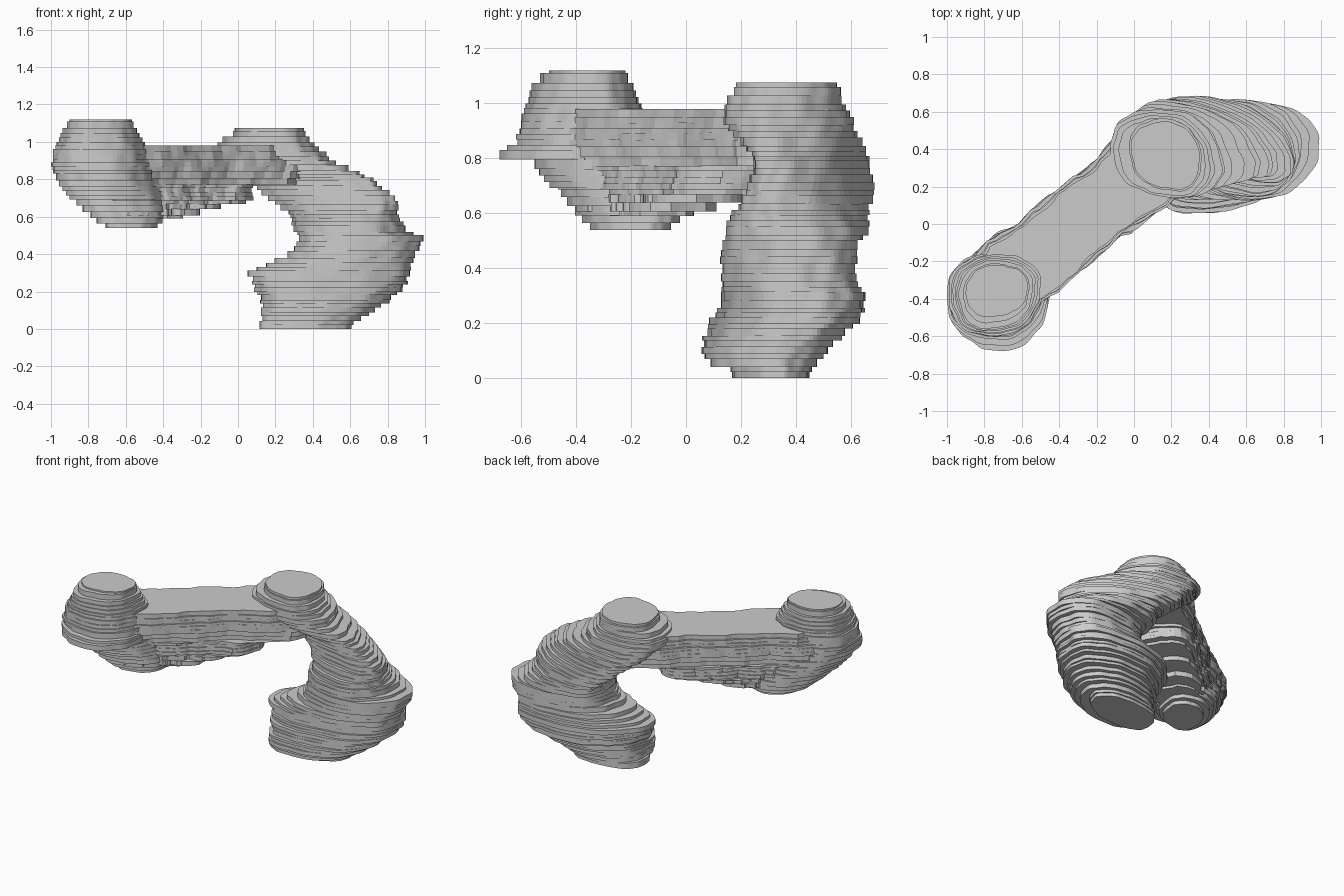
import bpy, bmesh, random
from math import sin, cos, pi, atan2, copysign

if "Cube" in bpy.data.objects:
    bpy.data.objects.remove(bpy.data.objects["Cube"])

random.seed(7)
N = 84


def sample(rows, z):
    """Interpolate a table of (z, values...) rows at height z."""
    for a, b in zip(rows, rows[1:]):
        if z <= b[0]:
            t = max(0, (z - a[0]) / (b[0] - a[0]))
            return [p + (q - p) * t for p, q in zip(a[1:], b[1:])]
    return rows[-1][1:]


def wobble(t, z, seed, amount):
    """Smooth eroded waviness around an outline, drifting with height."""
    return amount * (sin(3 * t + 9 * z + seed) + 0.7 * sin(5 * t - 14 * z + 2 * seed)
                     + 0.5 * sin(9 * t + 23 * z) + 0.35 * sin(14 * t - 31 * z + seed)) / 2


def oval(row, z, skew, seed):
    """Eroded oval filling the box x0..x1, y0..y1; skew leans it to a diagonal."""
    x0, x1, y0, y1 = row
    out = []
    grow = random.uniform(-0.04, 0.025)
    for i in range(N):
        t = 2 * pi * i / N
        k = 1 + grow + wobble(t, z, seed, 0.04)
        c, s = cos(t), sin(t + skew)
        c, s = (copysign(abs(v) ** 0.88, v) for v in (c, s))
        out.append(((x0 + x1) / 2 + k * c * (x1 - x0) / 2,
                    (y0 + y1) / 2 + k * s * (y1 - y0) / 2))
    return out


def band(row, z, seed):
    """Waisted strip with rounded ends, from the head towards the arm."""
    ax, ay, bx, by, r = row
    d = atan2(by - ay, bx - ax)
    grow = random.uniform(-0.012, 0.01)
    out = []

    def put(px, py, ang, w, s):
        w += grow + wobble(s, z, seed, 0.016)
        out.append((px + w * cos(ang), py + w * sin(ang)))

    for i in range(16):
        a = -pi / 2 + pi * i / 15
        put(bx, by, d + a, r, 3.2 + a)
    for i in range(1, 26):
        u = i / 26
        put(bx + (ax - bx) * u, by + (ay - by) * u, d + pi / 2,
            r * (1 - 0.06 * sin(pi * u)), 4.77 + 5 * u)
    for i in range(16):
        a = pi / 2 + pi * i / 15
        put(ax, ay, d + a, r, a)
    for i in range(1, 26):
        u = i / 26
        put(ax + (bx - ax) * u, ay + (by - ay) * u, d - pi / 2,
            r * (1 - 0.12 * sin(pi * u)), 4 * u)
    return out


def terraces(name, rows, outline, step=0.026):
    """Stack of flat slabs with vertical walls, built as one closed skin."""
    levels = [rows[0][0]]
    top = rows[-1][0]
    while levels[-1] < top - step * 1.4:
        levels.append(levels[-1] + step * random.uniform(0.6, 1.4))
    levels.append(top)
    bm = bmesh.new()
    rings = []
    for lo, hi in zip(levels, levels[1:]):
        pts = outline(sample(rows, (lo + hi) / 2), (lo + hi) / 2)
        for z in (lo, hi):
            rings.append([bm.verts.new((x, y, z)) for x, y in pts])
    for a, b in zip(rings, rings[1:]):
        for i in range(len(a)):
            j = (i + 1) % len(a)
            bm.faces.new((a[i], a[j], b[j], b[i]))
    bm.faces.new(rings[0][::-1])
    bm.faces.new(rings[-1])
    me = bpy.data.meshes.new(name)
    bm.to_mesh(me)
    bm.free()
    ob = bpy.data.objects.new(name, me)
    bpy.context.collection.objects.link(ob)
    return ob


# Leg, leaning arm and knob: z, x0, x1, y0, y1
arm = [(0, .10, .60, .17, .45), (.045, .11, .61, .16, .46), (.05, .12, .64, .09, .47),
       (.10, .12, .72, .055, .51), (.15, .12, .80, .06, .56), (.20, .10, .87, .08, .62),
       (.25, .08, .92, .11, .65), (.30, .06, .93, .13, .65), (.36, .20, .93, .13, .61),
       (.42, .31, .97, .13, .62), (.505, .33, 1.0, .14, .63), (.515, .31, .90, .15, .66),
       (.60, .28, .85, .17, .67), (.68, .19, .85, .22, .68), (.75, .10, .78, .24, .67),
       (.80, .03, .72, .24, .66), (.85, -.04, .62, .20, .65), (.90, -.10, .50, .15, .62),
       (.97, -.14, .43, .13, .60), (1.0, -.09, .40, .14, .57), (1.03, -.07, .37, .16, .56),
       (1.04, -.02, .36, .18, .56), (1.075, -.02, .36, .18, .55)]
lean = [(0, .2), (.3, .25), (.5, .1), (.6, -.35), (.7, -.65), (.8, -.6), (.92, -.2), (1.1, -.15)]
terraces("arched_leg", arm, lambda r, z: oval(r, z, sample(lean, z)[0], 1.3))

# Rounded head at the free end
head = [(.54, -.68, -.45, -.33, -.08), (.57, -.75, -.41, -.37, -.03), (.62, -.80, -.38, -.41, .0),
        (.67, -.86, -.38, -.46, .0), (.72, -.90, -.40, -.51, -.02), (.78, -.95, -.43, -.55, -.07),
        (.80, -.96, -.45, -.60, -.10), (.81, -.97, -.45, -.68, -.11), (.835, -.98, -.45, -.68, -.12),
        (.845, -1.0, -.46, -.62, -.13), (.95, -1.0, -.48, -.60, -.14), (1.0, -.97, -.50, -.58, -.16),
        (1.05, -.95, -.53, -.57, -.18), (1.08, -.93, -.55, -.55, -.20), (1.12, -.90, -.57, -.49, -.22)]
terraces("head", head, lambda r, z: oval(r, z, 0.3 if z < .78 else 0.1, 4.0))

# Flat-topped bridge: z, near end x, y, far end x, y, half width
bridge = [(.59, -.58, -.21, -.46, -.13, .14), (.64, -.59, -.22, -.34, -.04, .18),
          (.665, -.60, -.23, -.22, .06, .19), (.68, -.61, -.24, -.13, .13, .195),
          (.77, -.64, -.27, -.12, .15, .205), (.785, -.65, -.28, .13, .35, .205),
          (.90, -.67, -.30, .16, .37, .22), (.98, -.67, -.31, .17, .37, .20)]
terraces("bridge", bridge, lambda r, z: band(r, z, 2.2))
